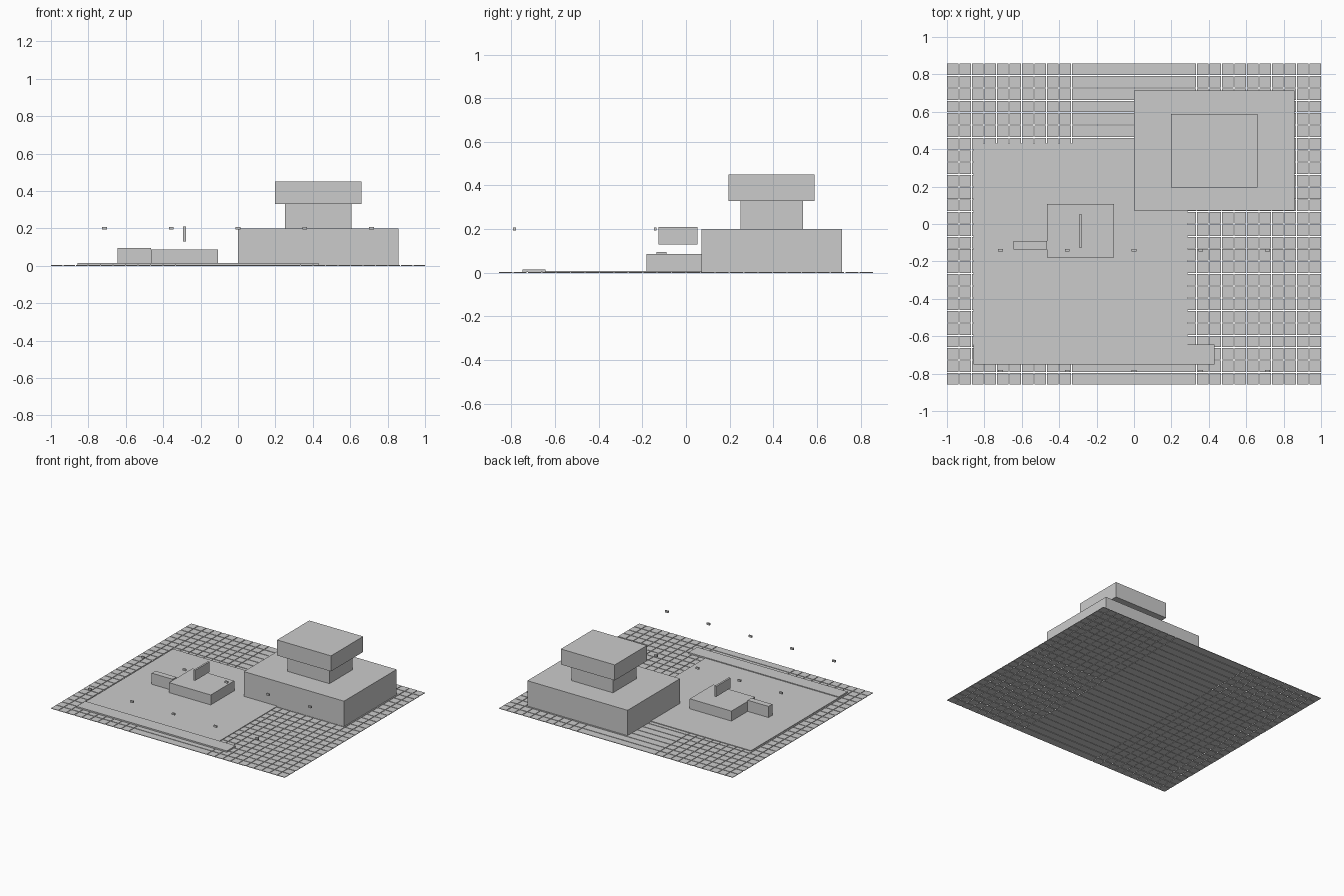
import bpy

cube = bpy.data.objects.get("Cube")
if cube:
    bpy.data.objects.remove(cube, do_unlink=True)

# One plain material for every part
GREY = (0.6, 0.6, 0.6, 1)
grey = bpy.data.materials.new("plain grey")
grey.use_nodes = True
grey.diffuse_color = GREY
bsdf = next(n for n in grey.node_tree.nodes if n.type == "BSDF_PRINCIPLED")
bsdf.inputs["Base Color"].default_value = GREY


def mesh_object(name, verts, faces):
    mesh = bpy.data.meshes.new(name)
    mesh.from_pydata(verts, [], faces)
    mesh.materials.append(grey)
    obj = bpy.data.objects.new(name, mesh)
    bpy.context.collection.objects.link(obj)
    return obj


def boxes(name, spans):
    """Make one object from (x range, y range, z range) boxes."""
    verts, faces = [], []
    for xs, ys, zs in spans:
        b = len(verts)
        verts += [(x, y, z) for z in zs for y in ys for x in xs]
        faces += [[b + i for i in quad] for quad in
                  ((0, 2, 3, 1), (4, 5, 7, 6), (0, 1, 5, 4),
                   (2, 6, 7, 3), (0, 4, 6, 2), (1, 3, 7, 5))]
    return mesh_object(name, verts, faces)


# Paved ground: gapped slabs, with full-width strips along the middle
COLS, ROWS, GAP = 30, 26, 0.005
HALF_X, HALF_Y, THICK = 1.0, 0.857, 0.004


def cells(count, half):
    pitch = (2 * half + GAP) / count
    return [(-half + i * pitch, -half + (i + 1) * pitch - GAP) for i in range(count)]


columns = cells(COLS, HALF_X)
third = COLS // 3
columns[third:2 * third] = [(columns[third][0], columns[2 * third - 1][1])]
boxes("ground_slabs", [(cx, cy, (0, THICK)) for cy in cells(ROWS, HALF_Y) for cx in columns])

# Yard and its raised front kerb
boxes("yard", [((-0.857, 0.286), (-0.7, 0.43), (0.002, 0.009))])
boxes("front_kerb", [((-0.857, 0.43), (-0.75, -0.643), (0.004, 0.015))])

# Stepped building
boxes("building_base", [((0, 0.857), (0.071, 0.714), (0.002, 0.2))])
boxes("building_neck", [((0.25, 0.607), (0.25, 0.535), (0.2, 0.33))])
boxes("building_cap", [((0.198, 0.659), (0.195, 0.588), (0.33, 0.45))])

# Low block in the yard with its arm and hovering fin
boxes("low_block", [((-0.464, -0.107), (-0.18, 0.107), (0.004, 0.086))])
boxes("side_arm", [((-0.643, -0.464), (-0.136, -0.09), (0.009, 0.095))])
boxes("upright_fin", [((-0.293, -0.279), (-0.125, 0.052), (0.129, 0.209))])

# Two rows of small floating markers
for row, y in (("front", -0.786), ("middle", -0.141)):
    for i in range(-2, 3):
        x = i * 0.357
        boxes(f"{row}_marker_{i + 3}",
              [((x - 0.013, x + 0.013), (y - 0.006, y + 0.006), (0.193, 0.207))])
